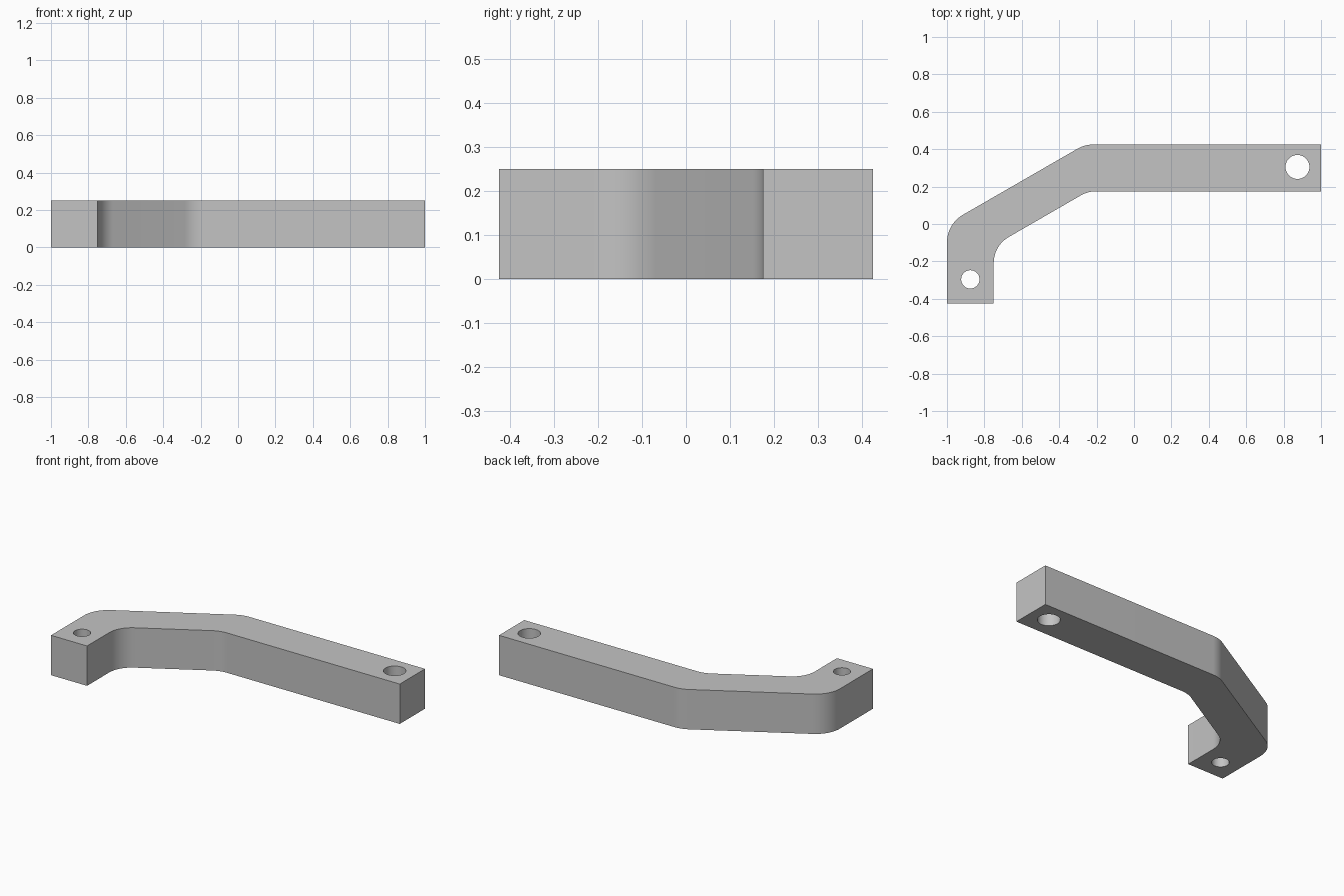
import bpy
import bmesh
from math import tan
from mathutils import Vector

cube = bpy.data.objects.get("Cube")
if cube:
    bpy.data.objects.remove(cube, do_unlink=True)

HEIGHT = 0.25
SEGMENTS = 12

grey = bpy.data.materials.new("plain grey")
grey.use_nodes = True
COLOUR = (0.55, 0.55, 0.55, 1)
grey.diffuse_color = COLOUR
grey.node_tree.nodes["Principled BSDF"].inputs["Base Color"].default_value = COLOUR


def fillet(before, corner, after, radius):
    """Points of an arc that rounds one corner of the outline."""
    a, c, b = Vector(before), Vector(corner), Vector(after)
    u, v = (a - c).normalized(), (b - c).normalized()
    half = u.angle(v) / 2
    start = c + u * radius / tan(half)
    end = c + v * radius / tan(half)
    centre = c + (u + v).normalized() * (start - c).length / (u.dot((u + v).normalized()))
    spoke, spoke_end = start - centre, end - centre
    return [centre + (spoke.lerp(spoke_end, i / SEGMENTS)).normalized() * radius
            for i in range(SEGMENTS + 1)]


# Bent bar outline: (x, y, corner radius)
corners = [(-1, -0.425, 0), (-0.75, -0.425, 0), (-0.75, -0.116, 0.16),
           (-0.246, 0.175, 0.17), (1, 0.175, 0), (1, 0.425, 0),
           (-0.263, 0.425, 0.17), (-1, 0, 0.17)]
outline = []
for i, (x, y, radius) in enumerate(corners):
    if radius:
        following = corners[(i + 1) % len(corners)]
        outline += fillet(corners[i - 1][:2], (x, y), following[:2], radius)
    else:
        outline.append(Vector((x, y)))

# Extruded bar
bm = bmesh.new()
base = bm.faces.new([bm.verts.new((p.x, p.y, 0)) for p in outline])
top = bmesh.ops.extrude_face_region(bm, geom=[base], use_keep_orig=True)
bmesh.ops.translate(bm, vec=(0, 0, HEIGHT),
                    verts=[g for g in top["geom"] if isinstance(g, bmesh.types.BMVert)])
bmesh.ops.recalc_face_normals(bm, faces=bm.faces)
mesh = bpy.data.meshes.new("bent_bar")
bm.to_mesh(mesh)
bm.free()
mesh.materials.append(grey)
bar = bpy.data.objects.new("bent_bar", mesh)
bpy.context.collection.objects.link(bar)

# Bolt holes through both ends
for name, x, y, radius in (("large_hole_cutter", 0.874, 0.305, 0.064),
                           ("small_hole_cutter", -0.875, -0.296, 0.049)):
    bpy.ops.mesh.primitive_cylinder_add(vertices=48, radius=radius, depth=HEIGHT * 2,
                                        location=(x, y, HEIGHT / 2))
    cutter = bpy.context.object
    cutter.name = name
    cutter.data.materials.append(grey)
    cut = bar.modifiers.new(name, "BOOLEAN")
    cut.object = cutter
    cut.operation = "DIFFERENCE"
    cut.solver = "EXACT"
    bpy.ops.object.select_all(action="DESELECT")
    bar.select_set(True)
    bpy.context.view_layer.objects.active = bar
    bpy.ops.object.modifier_apply(modifier=name)
    bpy.data.objects.remove(cutter, do_unlink=True)

bpy.ops.object.shade_smooth_by_angle()
